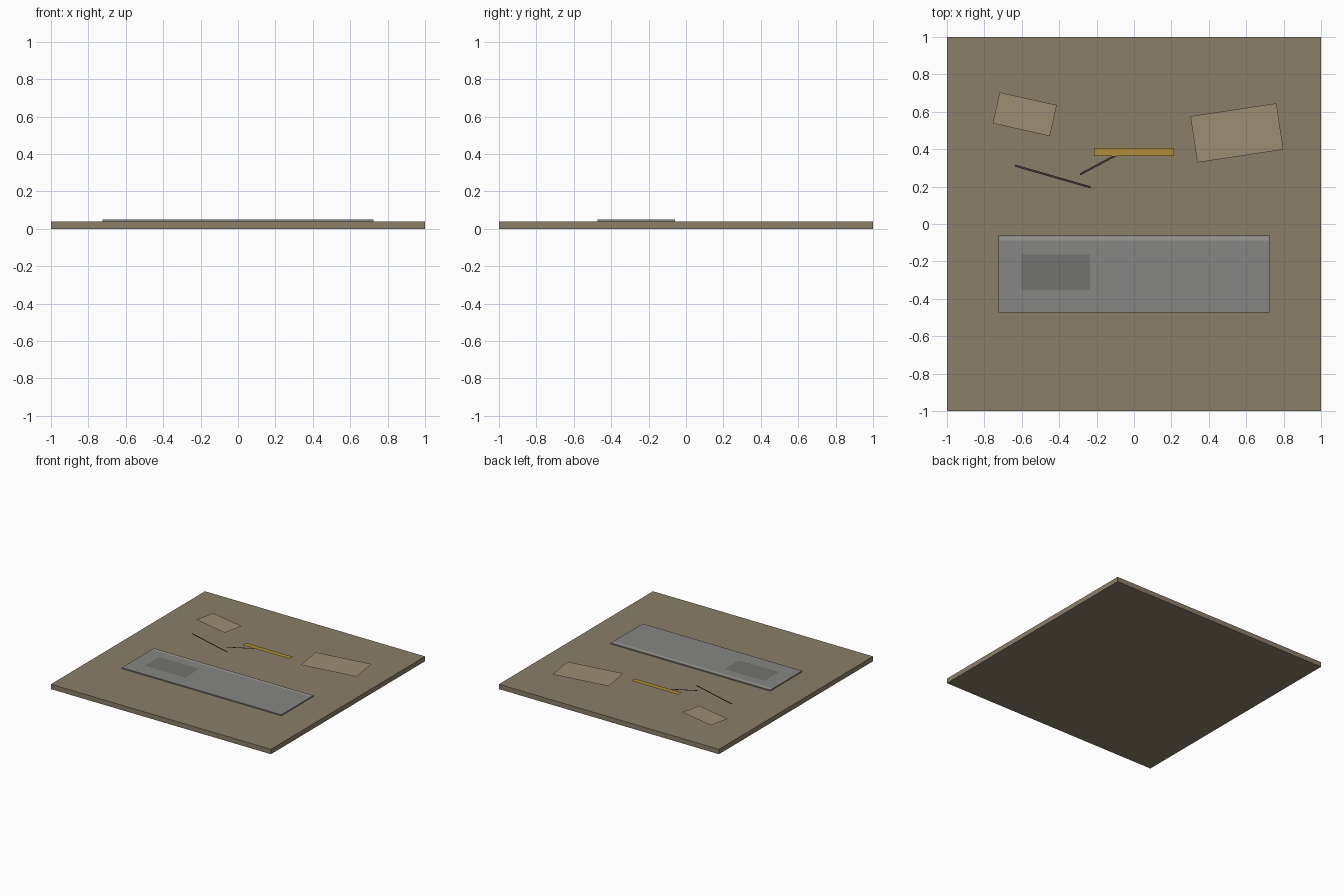
import bpy, math

if "Cube" in bpy.data.objects:
    bpy.data.objects.remove(bpy.data.objects["Cube"])


def material(name, color):
    m = bpy.data.materials.new(name)
    m.diffuse_color = (*color, 1)
    m.use_nodes = True
    m.node_tree.nodes["Principled BSDF"].inputs["Base Color"].default_value = m.diffuse_color
    return m


wood = material("wood", (0.26, 0.21, 0.14))
steel = material("steel", (0.24, 0.24, 0.23))
dark = material("dark", (0.17, 0.17, 0.16))
light = material("light", (0.34, 0.33, 0.30))
paper = material("paper", (0.33, 0.27, 0.17))
yellow = material("yellow", (0.42, 0.27, 0.04))
black = material("black", (0.05, 0.04, 0.04))


def finish(name, dims, mat, angle):
    ob = bpy.context.object
    ob.name = name
    ob.scale = dims
    ob.rotation_euler.z = math.radians(angle)
    ob.data.materials.append(mat)
    return ob


def box(name, x, y, w, d, z0, z1, mat, angle=0):
    bpy.ops.mesh.primitive_cube_add(size=1, location=(x, y, (z0 + z1) / 2))
    return finish(name, (w, d, z1 - z0), mat, angle)


def sheet(name, x, y, w, d, z, mat, angle=0):
    bpy.ops.mesh.primitive_plane_add(size=1, location=(x, y, z))
    return finish(name, (w, d, 1), mat, angle)


# Ground board and raised slab
box("board", 0, 0, 2, 2, 0, 0.04, wood)
box("slab", 0, -0.265, 1.45, 0.415, 0.04, 0.049, steel)

# Markings on the slab
sheet("slab_patch", -0.418, -0.257, 0.365, 0.19, 0.0515, dark)
sheet("slab_edge_strip", 0, -0.078, 1.44, 0.022, 0.0515, light)

# Loose sheets
sheet("small_sheet", -0.584, 0.587, 0.313, 0.17, 0.049, paper, -12.6)
sheet("large_sheet", 0.55, 0.487, 0.465, 0.25, 0.049, paper, 8.6)

# Yellow bar and thin sticks
sheet("yellow_bar", 0, 0.385, 0.428, 0.044, 0.053, yellow)
sheet("long_stick", -0.434, 0.254, 0.42, 0.011, 0.052, black, -16.1)
sheet("short_stick", -0.165, 0.331, 0.28, 0.011, 0.052, black, 28)
